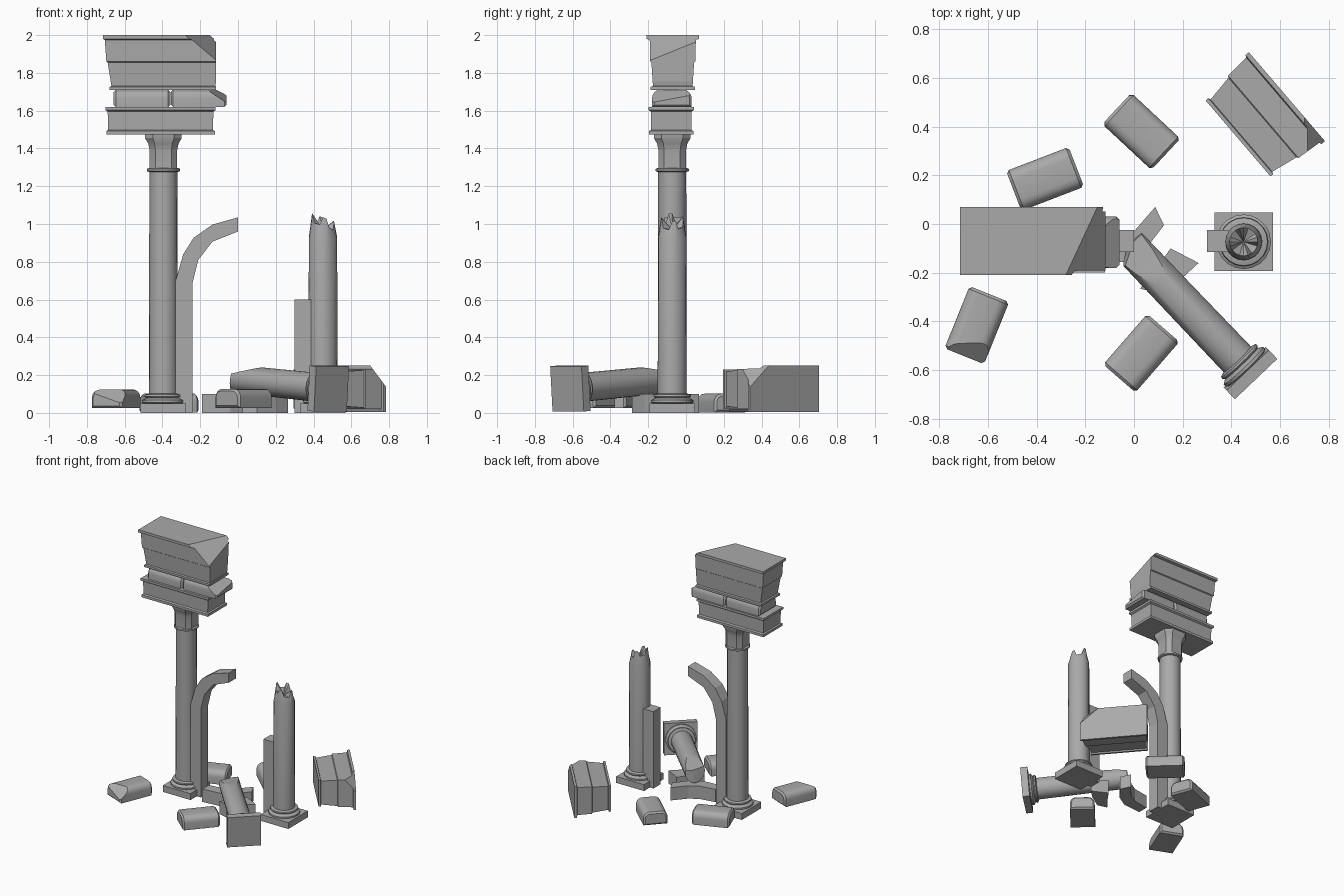
import bpy, bmesh, math
from mathutils import Matrix, Vector

if "Cube" in bpy.data.objects:
    bpy.data.objects.remove(bpy.data.objects["Cube"], do_unlink=True)

stone = bpy.data.materials.new("grey stone")
stone.use_nodes = True
stone.diffuse_color = (0.4, 0.4, 0.4, 1)
stone.node_tree.nodes["Principled BSDF"].inputs["Base Color"].default_value = (0.4, 0.4, 0.4, 1)


def finish(bm, name, matrix=None, smooth=False):
    if matrix:
        bm.transform(matrix)
    bmesh.ops.recalc_face_normals(bm, faces=bm.faces)
    mesh = bpy.data.meshes.new(name)
    bm.to_mesh(mesh)
    bm.free()
    obj = bpy.data.objects.new(name, mesh)
    bpy.context.collection.objects.link(obj)
    mesh.materials.append(stone)
    if smooth:
        bpy.ops.object.select_all(action='DESELECT')
        obj.select_set(True)
        bpy.context.view_layer.objects.active = obj
        bpy.ops.object.shade_smooth_by_angle(angle=math.radians(32))
    return obj


def loft(bm, rings):
    """Skin a list of equal-length rings and cap both ends."""
    rows = [[bm.verts.new(p) for p in ring] for ring in rings]
    n = len(rows[0])
    for a, b in zip(rows, rows[1:]):
        for i in range(n):
            j = (i + 1) % n
            bm.faces.new((a[i], a[j], b[j], b[i]))
    bm.faces.new(rows[0])
    bm.faces.new(rows[-1])
    return rows


def circle(r, z, n=20):
    return [(r * math.cos(math.tau * i / n), r * math.sin(math.tau * i / n), z) for i in range(n)]


def rect(hx, hy, z):
    return [(-hx, -hy, z), (hx, -hy, z), (hx, hy, z), (-hx, hy, z)]


def chop(bm, co, normal):
    """Break off everything beyond a plane and close the cut."""
    cut = bmesh.ops.bisect_plane(bm, geom=bm.verts[:] + bm.edges[:] + bm.faces[:],
                                 plane_co=co, plane_no=normal, clear_outer=True)
    edges = [e for e in cut["geom_cut"] if isinstance(e, bmesh.types.BMEdge)]
    bmesh.ops.holes_fill(bm, edges=[e for e in edges if e.is_boundary], sides=0)


def prism(name, outline, low, high, upright=False):
    """Extrude a flat outline along z, or along y when upright."""
    bm = bmesh.new()
    loft(bm, [[(a, h, b) if upright else (a, b, h) for a, b in outline] for h in (low, high)])
    return finish(bm, name)


def plinth_and_base(bm):
    loft(bm, [rect(0.12, 0.12, 0), rect(0.12, 0.12, 0.05)])
    loft(bm, [circle(r, z) for r, z in ((0.1, 0.048), (0.112, 0.055), (0.112, 0.067), (0.1, 0.075),
                                        (0.092, 0.08), (0.1, 0.088), (0.098, 0.097), (0.078, 0.103))])


# Whole column with necking ring and flared capital
bm = bmesh.new()
plinth_and_base(bm)
loft(bm, [circle(0.077, 0.09), circle(0.074, 1.29)])
loft(bm, [circle(r, z) for r, z in ((0.075, 1.275), (0.088, 1.28), (0.088, 1.292), (0.075, 1.297))])
flare = []
for h, z in ((0.073, 1.29), (0.073, 1.39), (0.08, 1.425), (0.097, 1.455), (0.097, 1.478)):
    c = h * 0.58
    flare.append([(h, -c, z), (h, c, z), (c, h, z), (-c, h, z),
                  (-h, c, z), (-h, -c, z), (-c, -h, z), (c, -h, z)])
loft(bm, flare)
finish(bm, "whole_column", Matrix.Translation((-0.395, -0.073, 0)), True)

# Standing column with a jagged top
bm = bmesh.new()
plinth_and_base(bm)
jagged = [(x, y, 1.0 - 0.35 * x + (0.035 if i % 5 < 2 else -0.01))
          for i, (x, y, z) in enumerate(circle(0.058, 0))]
rows = loft(bm, [circle(0.077, 0.09), circle(0.075, 0.93), jagged])
top = next(f for f in bm.faces if all(v in rows[-1] for v in f.verts))
tip = bmesh.ops.poke(bm, faces=[top])["verts"][0]
tip.co.z = 0.97
finish(bm, "broken_column", Matrix.Translation((0.45, -0.073, 0)), True)

# Fallen column, leaning on the rubble
bm = bmesh.new()
plinth_and_base(bm)
loft(bm, [circle(0.077, 0.09), circle(0.074, 0.75)])
chop(bm, (0, 0.075, 0.54), (0.05, 0.95, 0.24))
chop(bm, (0.04, 0, 0.72), (0.45, 0.1, 0.9))
foot, head = Vector((0.495, -0.63, 0.127)), Vector((-0.01, -0.1, 0.18))
turn = (head - foot).to_track_quat('Z', 'Y').to_matrix().to_4x4()
finish(bm, "fallen_column", Matrix.Translation(foot) @ turn, True)

# Lower beam above the capital
bm = bmesh.new()
loft(bm, [rect(x, y, z) for x, y, z in ((0.287, 0.118, 1.473), (0.287, 0.118, 1.492), (0.277, 0.106, 1.498),
                                        (0.28, 0.108, 1.595), (0.292, 0.12, 1.603), (0.292, 0.12, 1.62))])
finish(bm, "lower_beam", Matrix.Translation((-0.41, -0.078, 0)))


# Cornice blocks share one moulded section
def cornice(half):
    bm = bmesh.new()
    loft(bm, [rect(half + dx, y, z) for dx, y, z in
              ((-0.035, 0.117, 0), (-0.035, 0.117, 0.016), (-0.045, 0.105, 0.02), (-0.025, 0.113, 0.145),
               (-0.018, 0.12, 0.15), (-0.01, 0.122, 0.265), (0, 0.14, 0.27), (0, 0.14, 0.29))])
    return bm


bm = cornice(0.32)
bm.transform(Matrix.Translation((-0.395, -0.07, 1.71)))
chop(bm, (-0.116, 0, 1.8), (1, 0, 0))
a, b, c = Vector((-0.15, 0.07, 2)), Vector((-0.28, -0.21, 2)), Vector((-0.12, -0.19, 1.87))
normal = (b - a).cross(c - a)
chop(bm, a, normal if normal.x > 0 else -normal)
finish(bm, "upper_cornice")

bm = cornice(0.24)
along, out = Vector((0.65, -0.76, 0)), Vector((0.76, 0.65, 0))
pose = Matrix((along, (0, 0, -1), out)).transposed().to_4x4()
bm.transform(Matrix.Translation((0.427, 0.351, 0.127)) @ pose @ Matrix.Diagonal((1, 0.88, 0.91, 1)))
chop(bm, (0.70, 0.36, 0.25), (0.8, 0, 0.6))
chop(bm, (0.66, 0.22, 0.25), (0.62, -0.75, 0.22))
finish(bm, "fallen_cornice")


# Rounded stones
def rounded_stone(name, loc, angle, size, cut=None):
    bm = bmesh.new()
    bmesh.ops.create_cube(bm, size=1, matrix=Matrix.Diagonal((*size, 1)))
    long_edges = [e for e in bm.edges if abs(e.verts[0].co.x - e.verts[1].co.x) > 0.1 and e.verts[0].co.z > 0]
    bmesh.ops.bevel(bm, geom=long_edges, offset=0.045, segments=4, profile=0.5, affect='EDGES')
    ends = [e for e in bm.edges if abs(e.verts[0].co.x - e.verts[1].co.x) < 0.001
            and len(e.link_faces) == 2 and any(len(f.verts) > 4 for f in e.link_faces)]
    bmesh.ops.bevel(bm, geom=ends, offset=0.012, segments=1, profile=0.5, affect='EDGES')
    if cut:
        chop(bm, *cut)
    finish(bm, name, Matrix.Translation(loc) @ Matrix.Rotation(math.radians(angle), 4, 'Z'), True)


ground_size = (0.275, 0.175, 0.1)
rounded_stone("back_stone", (0.03, 0.38, 0.055), -43, ground_size)
rounded_stone("back_right_stone", (-0.365, 0.185, 0.052), 21, ground_size)
rounded_stone("front_stone", (0.03, -0.53, 0.077), 49, ground_size)
rounded_stone("front_right_stone", (-0.645, -0.415, 0.075), 68, ground_size,
              ((-0.08, 0, 0.05), (-0.6, -0.25, 0.75)))
rounded_stone("beam_stone_right", (-0.508, -0.075, 1.665), 0, (0.3, 0.21, 0.092))
rounded_stone("beam_stone_left", (-0.208, -0.075, 1.665), 0, (0.295, 0.21, 0.092),
              ((0.07, 0, 0.046), (0.5, -0.15, 0.8)))

# Standing arch springer and stub of its partner
prism("arch_rib", [(-0.33, 0), (-0.24, 0), (-0.24, 0.69), (-0.21, 0.81), (-0.135, 0.907), (0, 0.96),
                   (0, 1.035), (-0.135, 0.997), (-0.235, 0.927), (-0.29, 0.84), (-0.33, 0.7)],
      -0.115, -0.025, True)
prism("arch_stub", [(0.3, 0), (0.39, 0), (0.39, 0.6), (0.3, 0.6)], -0.115, -0.025, True)

# Fallen arch pieces on the ground
prism("fallen_arch_long", [(0.087, 0.07), (0.123, -0.005), (0.05, -0.1), (-0.04, -0.155), (-0.19, -0.17),
                           (-0.19, -0.09), (-0.07, -0.07), (0.0, -0.03)], 0, 0.1)
prism("fallen_arch_short", [(0.15, -0.1), (0.265, -0.16), (0.2, -0.22), (0.1, -0.285),
                            (0.025, -0.265), (0.09, -0.185)], 0, 0.1)
